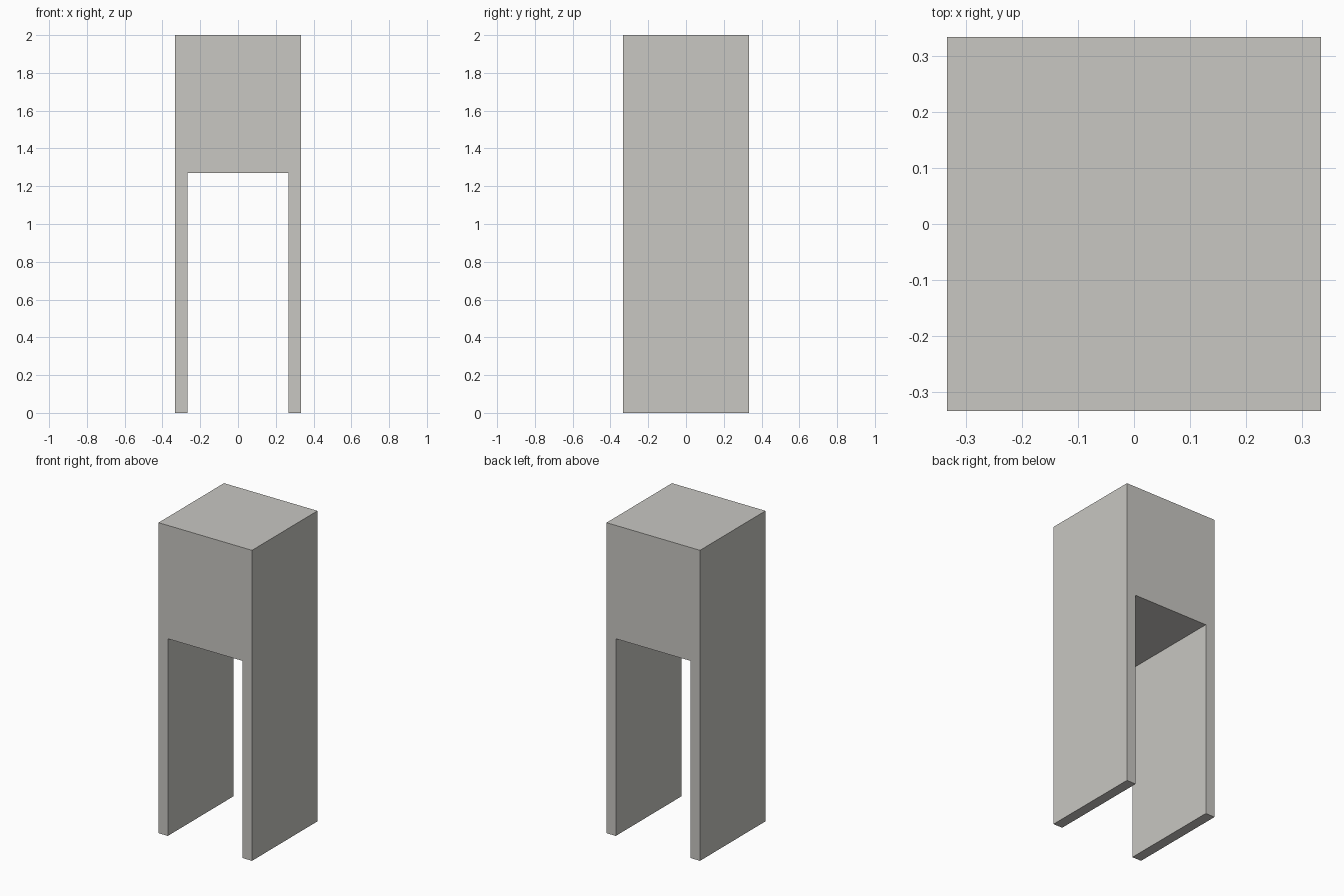
import bpy
import bmesh

if "Cube" in bpy.data.objects:
    bpy.data.objects.remove(bpy.data.objects["Cube"])

HALF, INNER = 0.333, 0.267      # outer half width, opening half width
OPENING_TOP, HEIGHT = 1.27, 2.0

# single flat colour
grey = bpy.data.materials.new("warm light grey")
grey.diffuse_color = (0.58, 0.57, 0.54, 1.0)
grey.use_nodes = True
grey.node_tree.nodes["Principled BSDF"].inputs["Base Color"].default_value = grey.diffuse_color

# arch profile in the front plane, mirrored from its right half
right = [(HALF, HEIGHT), (HALF, 0), (INNER, 0), (INNER, OPENING_TOP)]
profile = right + [(-x, z) for x, z in reversed(right)]

# extrude the profile front to back
bm = bmesh.new()
front = bm.faces.new([bm.verts.new((x, -HALF, z)) for x, z in profile])
result = bmesh.ops.extrude_face_region(bm, geom=[front], use_keep_orig=True)
back_verts = [g for g in result["geom"] if isinstance(g, bmesh.types.BMVert)]
bmesh.ops.translate(bm, verts=back_verts, vec=(0, 2 * HALF, 0))
bmesh.ops.recalc_face_normals(bm, faces=bm.faces)

mesh = bpy.data.meshes.new("arch_block")
bm.to_mesh(mesh)
bm.free()
mesh.materials.append(grey)
bpy.context.collection.objects.link(bpy.data.objects.new("arch_block", mesh))
